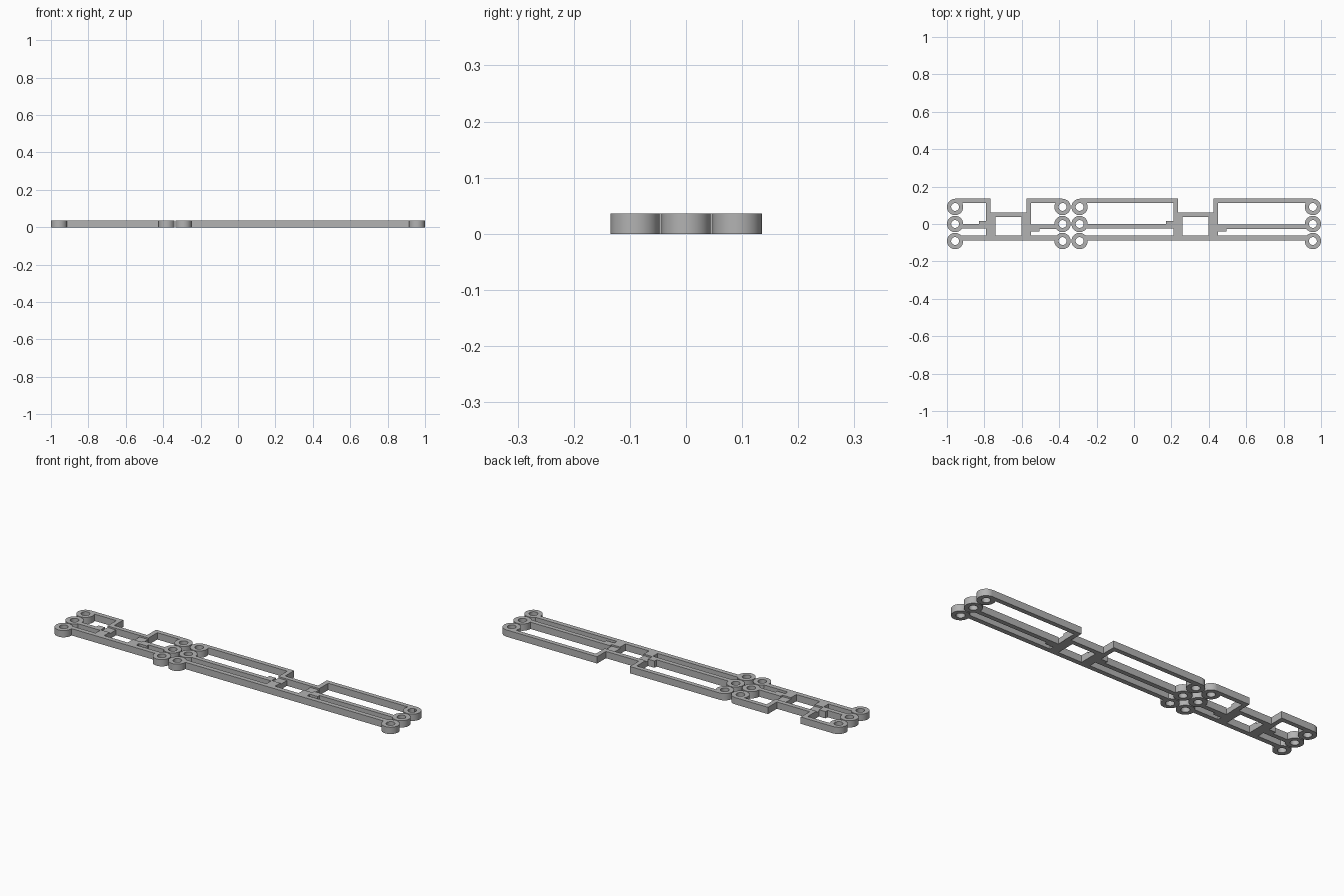
import bpy, bmesh, math
from mathutils import Vector

if "Cube" in bpy.data.objects:
    bpy.data.objects.remove(bpy.data.objects["Cube"], do_unlink=True)

HEIGHT = 0.036      # full thickness of the plate
LOW = 0.028         # recessed bridge thickness
WIDTH = 0.024       # strip width
RING, HOLE = 0.0435, 0.021
ROW = 0.091         # spacing of the ring rows

grey = bpy.data.materials.new("grey")
grey.use_nodes = True
colour = (0.45, 0.45, 0.45, 1)
grey.diffuse_color = colour
grey.node_tree.nodes["Principled BSDF"].inputs["Base Color"].default_value = colour


def finish(name, bm):
    bmesh.ops.recalc_face_normals(bm, faces=bm.faces)
    mesh = bpy.data.meshes.new(name)
    bm.to_mesh(mesh)
    bm.free()
    mesh.materials.append(grey)
    obj = bpy.data.objects.new(name, mesh)
    bpy.context.collection.objects.link(obj)
    return obj


def prism(name, outline, top=HEIGHT):
    bm = bmesh.new()
    face = bm.faces.new([bm.verts.new((x, y, 0)) for x, y in outline])
    grown = bmesh.ops.extrude_face_region(bm, geom=[face])["geom"]
    verts = [g for g in grown if isinstance(g, bmesh.types.BMVert)]
    bmesh.ops.translate(bm, verts=verts, vec=(0, 0, top))
    return finish(name, bm)


def block(name, x0, x1, y0, y1, top=HEIGHT):
    return prism(name, [(x0, y0), (x1, y0), (x1, y1), (x0, y1)], top)


def strip(name, path):
    """Constant-width strip with square mitred corners."""
    pts = [Vector(p) for p in path]
    dirs = [(b - a).normalized() for a, b in zip(pts, pts[1:])]
    left, right = [], []
    for i, p in enumerate(pts):
        sides = {(round(-d.y), round(d.x)) for d in dirs[max(i - 1, 0):i + 1]}
        off = sum((Vector(s) for s in sides), Vector((0, 0))) * WIDTH / 2
        left.append(p + off)
        right.append(p - off)
    return prism(name, left + right[::-1])


def ring(name, cx, cy, sides=48):
    bm = bmesh.new()
    loops = []
    for radius, z in ((RING, 0), (RING, HEIGHT), (HOLE, HEIGHT), (HOLE, 0)):
        loops.append([bm.verts.new((cx + radius * math.cos(math.tau * i / sides),
                                    cy + radius * math.sin(math.tau * i / sides), z))
                      for i in range(sides)])
    for a, b in zip(loops, loops[1:] + loops[:1]):
        for i in range(sides):
            j = (i + 1) % sides
            bm.faces.new((a[i], a[j], b[j], b[i]))
    obj = finish(name, bm)
    bpy.ops.object.select_all(action="DESELECT")
    obj.select_set(True)
    bpy.context.view_layer.objects.active = obj
    bpy.ops.object.shade_smooth_by_angle(angle=math.radians(35))


def link(tag, x0, x1, mid):
    # Mounting rings at both ends
    for end, cx in (("right", x0), ("left", x1)):
        for row, cy in (("front", -ROW), ("middle", 0), ("back", ROW)):
            ring(f"{tag}_{end}_{row}_ring", cx, cy)

    # Back strip dips inward to the crossover
    a, back, dip = 0.108, 0.123, 0.049
    strip(f"{tag}_back_strip", [(x0, back), (mid - a, back), (mid - a, dip),
                                (mid + a, dip), (mid + a, back), (x1, back)])

    # Front strip runs straight between the rings
    gap = 0.03
    block(f"{tag}_front_strip", x0 + gap, x1 - gap, -0.087, -0.062)

    # Bridges join the front strip to the dip
    for end, bx in (("right", mid - 0.12), ("left", mid + 0.068)):
        block(f"{tag}_{end}_bridge_foot", bx, bx + 0.05, -0.062, -0.018)
        block(f"{tag}_{end}_bridge_top", bx, bx + 0.05, -0.018, 0.037, LOW)

    # Middle strips with stepped ends
    block(f"{tag}_right_middle_strip", x0 + gap, mid - 0.158, -0.024, 0)
    block(f"{tag}_right_step", mid - 0.158, mid - 0.12, -0.024, 0.017)
    block(f"{tag}_left_middle_strip", mid + 0.165, x1 - gap, -0.027, -0.003)
    block(f"{tag}_left_step", mid + 0.118, mid + 0.165, -0.041, -0.003)


link("short_link", -0.9565, -0.382, -0.67)
link("long_link", -0.291, 0.9565, 0.33)
